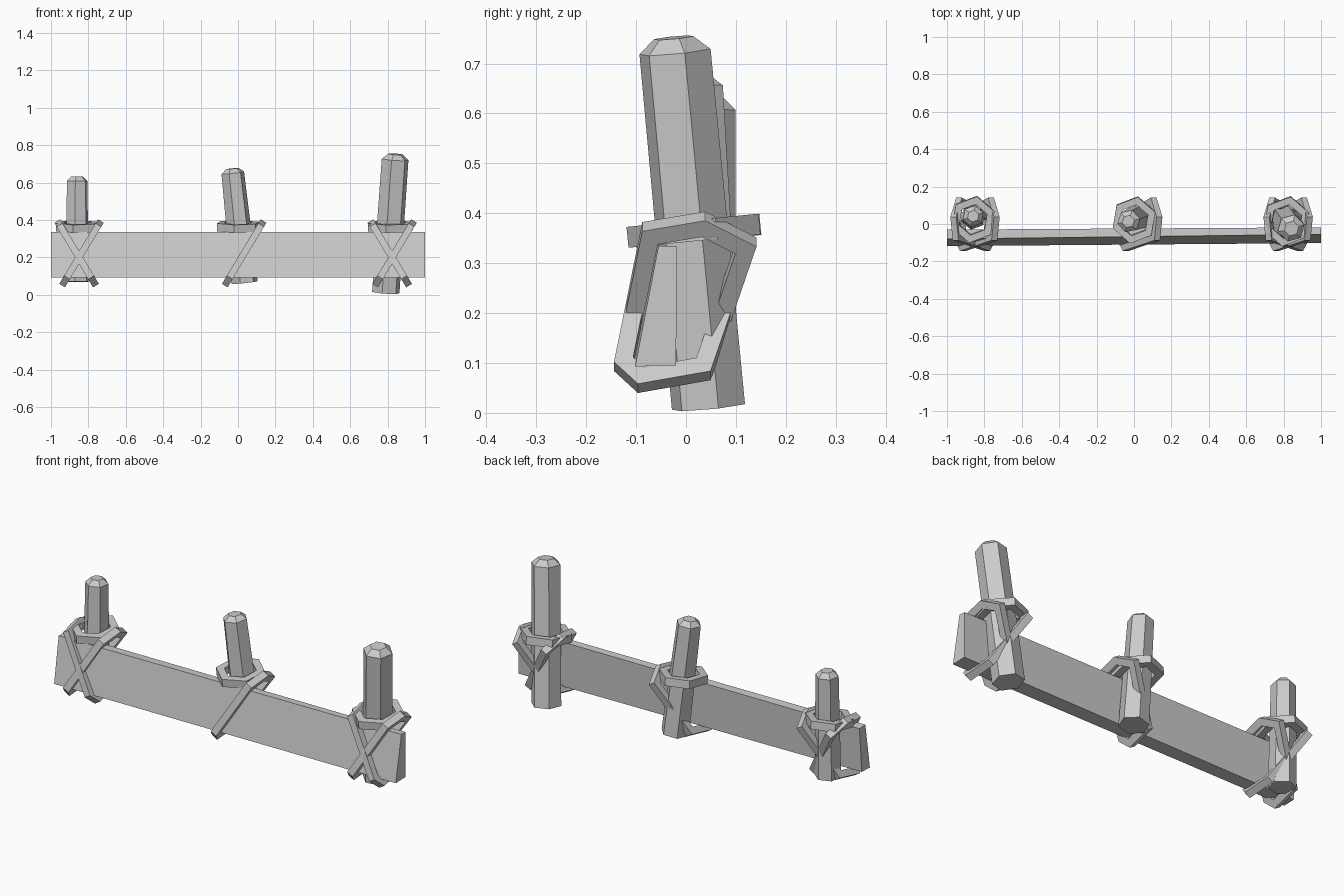
import bpy, math
from mathutils import Vector

if "Cube" in bpy.data.objects:
    bpy.data.objects.remove(bpy.data.objects["Cube"])

grey = bpy.data.materials.new("plain_grey")
grey.diffuse_color = (0.6, 0.6, 0.6, 1)
grey.use_nodes = True
grey.node_tree.nodes["Principled BSDF"].inputs["Base Color"].default_value = grey.diffuse_color


def make(name, verts, faces):
    me = bpy.data.meshes.new(name)
    me.from_pydata([tuple(v) for v in verts], [], faces)
    me.materials.append(grey)
    ob = bpy.data.objects.new(name, me)
    bpy.context.collection.objects.link(ob)
    return ob


def post(name, base, top, r0, r1, peak, turn):
    """Six-sided leaning post with a bevelled cap."""
    base, top = Vector(base), Vector(top)
    axis = (top - base).normalized()
    u = Vector((1, 0, 0)) - axis * axis.x
    u.normalize()
    v = axis.cross(u)
    verts = []
    for c, r in ((base, r0), (top, r1), (top + axis * peak, r1 * 0.55)):
        for i in range(6):
            a = math.radians(60 * i + turn)
            verts.append(c + (u * math.cos(a) + v * math.sin(a)) * r)
    faces = [list(range(5, -1, -1)), list(range(12, 18))]
    for k in (0, 6):
        for i in range(6):
            j = (i + 1) % 6
            faces.append((k + i, k + j, k + 6 + j, k + 6 + i))
    make(name, verts, faces)


def rope(name, pts, width, depth):
    """Closed rope loop with a square section and mitred corners."""
    pts = [Vector(p) for p in pts]
    n = len(pts)
    normal = Vector()
    for i in range(n):
        normal += pts[i].cross(pts[(i + 1) % n])
    normal.normalize()
    verts, faces = [], []
    for i, p in enumerate(pts):
        a = (p - pts[i - 1]).normalized()
        b = (pts[(i + 1) % n] - p).normalized()
        na, nb = a.cross(normal), b.cross(normal)
        m = (na + nb).normalized()
        m *= depth / 2 / max(0.5, m.dot(na))
        w = normal * width / 2
        verts += [p + m + w, p - m + w, p - m - w, p + m - w]
    for i in range(n):
        k, l = 4 * i, 4 * ((i + 1) % n)
        for s in range(4):
            t = (s + 1) % 4
            faces.append((k + s, k + t, l + t, l + s))
    make(name, verts, faces)


def diagonal(name, cx, side):
    """Slanted lashing round plank and post, higher towards the given side."""
    path = [(-0.125, 0.098), (-0.09, 0.066), (0.035, 0.088),
            (0.12, 0.335), (0.035, 0.378), (-0.072, 0.36)]
    rope(name, [(cx + side * 0.6 * (z - 0.2), y, z) for y, z in path], 0.036, 0.036)


def collar(name, cx, cy, r):
    """Tilted hexagonal lashing round the post."""
    pts = []
    for i in range(6):
        a = math.radians(60 * i + 20)
        x, y = r * math.cos(a), r * 1.05 * math.sin(a)
        pts.append((cx + x, cy + y, 0.365 + 0.1 * y))
    rope(name, pts, 0.042, 0.036)


# Plank, thicker at the bottom and leaning back
section = []
for x, fb, bb, ft, bt in ((-1, -0.118, -0.05, -0.08, -0.03),
                          (1, -0.102, -0.02, -0.055, -0.018)):
    section += [(x, fb, 0.093), (x, bb, 0.095), (x, bt, 0.333), (x, ft, 0.335)]
make("plank", section, [(0, 3, 2, 1), (4, 5, 6, 7), (0, 4, 7, 3),
                        (3, 7, 6, 2), (2, 6, 5, 1), (1, 5, 4, 0)])

# Posts
post("left_post", (-0.86, 0.035, 0.07), (-0.86, 0.042, 0.608), 0.066, 0.058, 0.025, 20)
post("middle_post", (0.035, 0.04, 0.065), (-0.028, 0.015, 0.652), 0.072, 0.062, 0.023, 12)
post("right_post", (0.79, 0.045, 0.012), (0.84, -0.022, 0.724), 0.076, 0.074, 0.028, 15)

# Lashings
collar("left_collar", -0.86, 0.025, 0.1)
collar("middle_collar", 0.0, 0.022, 0.1)
collar("right_collar", 0.815, 0.015, 0.108)
diagonal("left_lashing_a", -0.85, 1)
diagonal("left_lashing_b", -0.85, -1)
diagonal("middle_lashing", 0.02, 1)
diagonal("right_lashing_a", 0.824, 1)
diagonal("right_lashing_b", 0.824, -1)
